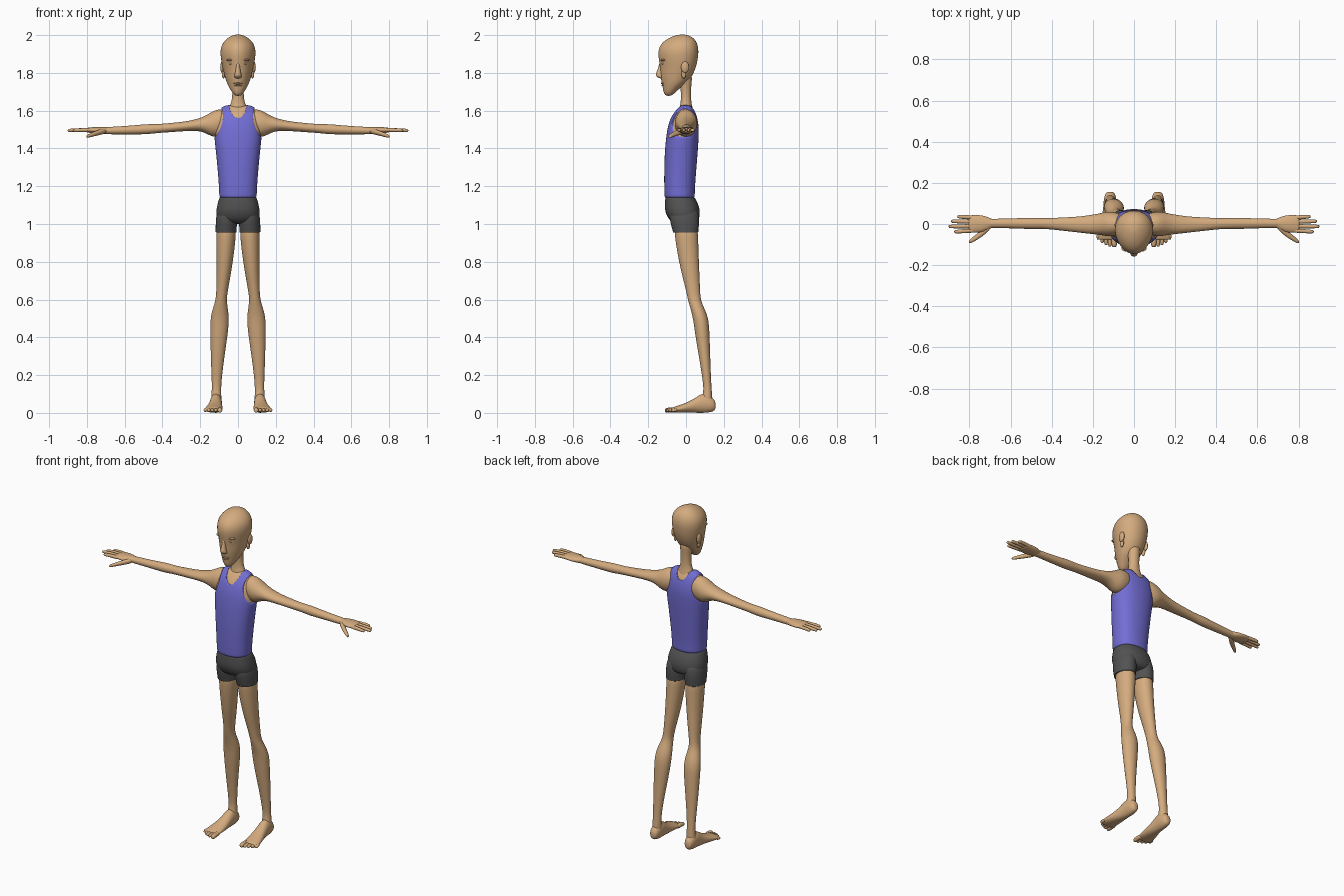
import bpy, bmesh, math


def material(name, rgb):
    m = bpy.data.materials.new(name)
    m.diffuse_color = (*rgb, 1)
    return m


SKIN = material("skin", (0.66, 0.41, 0.21))
BLUE = material("blue cloth", (0.17, 0.155, 0.66))
GREY = material("dark grey cloth", (0.085, 0.085, 0.085))
WHITE = material("eye white", (0.75, 0.72, 0.66))
DARK = material("dark eye", (0.03, 0.02, 0.015))
SIDES = 16
GROW = 3 / (2 + math.cos(2 * math.pi / SIDES))  # offsets subdivision shrinkage


def loft(name, mat, axis, rings, power=2.0, taper=0.0, mirror=False):
    """Skin rings (position, centre a, centre b, radius a, radius b) along an axis."""
    i = "xyz".index(axis)
    a, b = [(1, 2), (0, 2), (0, 1)][i]
    bm = bmesh.new()
    loops = []
    for pos, ca, cb, ra, rb in rings:
        loop = []
        for k in range(SIDES):
            t = 2 * math.pi * k / SIDES
            c, s = math.cos(t), math.sin(t)
            p = [0, 0, 0]
            p[i] = pos
            p[a] = ca + GROW * ra * math.copysign(abs(c) ** (2 / power), c) * (1 + taper * s)
            p[b] = cb + GROW * rb * math.copysign(abs(s) ** (2 / power), s)
            loop.append(bm.verts.new(p))
        loops.append(loop)
    for u, v in zip(loops, loops[1:]):
        for k in range(SIDES):
            n = (k + 1) % SIDES
            bm.faces.new((u[k], u[n], v[n], v[k]))
    bm.faces.new(loops[0])
    bm.faces.new(loops[-1])
    bmesh.ops.recalc_face_normals(bm, faces=bm.faces)
    return finish(name, mat, bm, mirror, 2)


def ellipsoid(name, mat, centre, radii, mirror=False):
    bm = bmesh.new()
    bmesh.ops.create_uvsphere(bm, u_segments=32, v_segments=20, radius=1)
    bmesh.ops.scale(bm, vec=radii, verts=bm.verts)
    bmesh.ops.translate(bm, vec=centre, verts=bm.verts)
    return finish(name, mat, bm, mirror, 0)


def finish(name, mat, bm, mirror, levels):
    for f in bm.faces:
        f.smooth = True
    me = bpy.data.meshes.new(name)
    bm.to_mesh(me)
    bm.free()
    me.materials.append(mat)
    ob = bpy.data.objects.new(name, me)
    bpy.context.collection.objects.link(ob)
    if levels:
        m = ob.modifiers.new("smooth", "SUBSURF")
        m.levels = m.render_levels = levels
    if mirror:
        ob.modifiers.new("mirror", "MIRROR")
    return ob


# Head: egg-shaped skull narrowing to the chin
loft("head", SKIN, "z", [
    (1.678, 0, -.092, .012, .012), (1.69, 0, -.090, .027, .027),
    (1.715, 0, -.080, .042, .042), (1.745, 0, -.062, .058, .065),
    (1.78, 0, -.052, .069, .083), (1.82, 0, -.043, .079, .092),
    (1.86, 0, -.041, .087, .101), (1.91, 0, -.041, .094, .108),
    (1.95, 0, -.037, .086, .099), (1.98, 0, -.028, .062, .074),
    (1.998, 0, -.02, .032, .038), (2.003, 0, -.02, .010, .012)], taper=.15)
loft("neck", SKIN, "z", [
    (1.57, 0, 0, .06, .045), (1.62, 0, 0, .047, .033), (1.65, 0, 0, .032, .027),
    (1.70, 0, 0, .029, .026), (1.75, 0, -.003, .034, .032), (1.80, 0, -.005, .04, .04)])

# Face details
loft("nose", SKIN, "z", [
    (1.87, 0, -.125, .010, .012), (1.83, 0, -.130, .010, .015),
    (1.795, 0, -.140, .016, .021), (1.782, 0, -.137, .021, .021),
    (1.770, 0, -.128, .015, .014)])
ellipsoid("brow", SKIN, (.036, -.118, 1.868), (.025, .016, .007), True)
ellipsoid("eye", WHITE, (.034, -.117, 1.849), (.013, .011, .006), True)
ellipsoid("pupil", DARK, (.034, -.1225, 1.849), (.006, .0065, .0055), True)
ellipsoid("upper_lip", SKIN, (0, -.121, 1.744), (.024, .012, .005))
ellipsoid("lower_lip", SKIN, (0, -.118, 1.734), (.020, .013, .005))
ellipsoid("ear", SKIN, (.084, -.005, 1.83), (.010, .021, .030), True)
ellipsoid("ear_lobe", SKIN, (.077, -.012, 1.795), (.009, .013, .024), True)

# Torso, and the tank top as a slightly larger shell of the same profile
TORSO = [
    (1.13, -.034, .095, .077), (1.15, -.034, .098, .079), (1.20, -.034, .099, .080),
    (1.30, -.030, .107, .084), (1.40, -.024, .117, .086), (1.47, -.018, .125, .084),
    (1.52, -.014, .124, .080), (1.57, -.010, .117, .067), (1.605, -.005, .100, .048),
    (1.624, -.003, .075, .032), (1.630, -.003, .050, .020)]


def torso(name, mat, grow):
    return loft(name, mat, "z", [(z + grow * .5, 0, y, rx + grow, ry + grow)
                                 for z, y, rx, ry in TORSO], power=2.3)


torso("torso", SKIN, -.004)
tank = torso("tank_top", BLUE, .001)
for cutter in (ellipsoid("neck_cutter", BLUE, (0, -.06, 1.66), (.05, .2, .1)),
               ellipsoid("armhole_cutter", BLUE, (.2, 0, 1.56), (.125, .25, .13), True)):
    cutter.hide_render = True
    cutter.hide_viewport = True
    cutter.display_type = "WIRE"
    m = tank.modifiers.new("cut", "BOOLEAN")
    m.operation, m.solver, m.object = "DIFFERENCE", "EXACT", cutter

# Shorts: hips plus two short legs
loft("shorts_hips", GREY, "z", [
    (1.145, 0, -.032, .092, .074), (1.14, 0, -.032, .098, .077), (1.11, 0, -.024, .107, .087),
    (1.07, 0, -.019, .115, .093), (1.03, 0, -.012, .113, .083), (1.00, 0, -.006, .09, .06)],
    power=2.3)
loft("shorts_leg", GREY, "z", [
    (1.09, .057, -.012, .045, .07), (1.04, .060, -.010, .056, .078),
    (1.00, .062, -.006, .056, .075), (.96, .063, -.002, .055, .067),
    (.955, .063, -.002, .055, .067), (.954, .063, -.002, .052, .064)], mirror=True)

# Legs
loft("leg", SKIN, "z", [
    (1.00, .062, -.002, .050, .062), (.93, .063, .003, .051, .061),
    (.85, .067, .010, .046, .056), (.75, .074, .022, .039, .048),
    (.66, .083, .036, .031, .038), (.60, .089, .043, .028, .033),
    (.56, .093, .058, .038, .036), (.50, .097, .079, .050, .041),
    (.42, .100, .086, .046, .038), (.30, .108, .098, .036, .030),
    (.18, .113, .110, .026, .022), (.12, .114, .115, .024, .021),
    (.08, .115, .112, .027, .027), (.04, .116, .110, .028, .03)], mirror=True)

# Feet and toes
loft("foot", SKIN, "y", [
    (.157, .116, .038, .012, .015), (.148, .116, .041, .024, .032),
    (.12, .116, .050, .031, .048), (.085, .117, .052, .032, .052),
    (.05, .119, .040, .034, .039), (.01, .123, .029, .041, .028),
    (-.04, .130, .020, .047, .019), (-.07, .132, .016, .046, .014),
    (-.078, .132, .015, .042, .010)], mirror=True)
for n in range(5):
    r = .013 if n == 0 else .009
    x = .096 + .0185 * n + (.003 if n else 0)
    tip = -.113 + .0045 * n * n / 2
    loft(f"toe_{n + 1}", SKIN, "y", [
        (-.045, x, .016, r, r), (-.08 + .003 * n, x, .016, r, r),
        (tip + .012, x, .014, r, r), (tip, x, .012, r * .7, r * .7)], mirror=True)

# Arms
loft("arm", SKIN, "x", [
    (.04, 0, 1.545, .040, .055), (.09, 0, 1.537, .058, .073),
    (.13, 0, 1.530, .060, .070), (.16, 0, 1.527, .053, .052),
    (.20, -.002, 1.527, .047, .033), (.27, -.003, 1.518, .038, .025),
    (.36, 0, 1.510, .031, .024), (.43, .002, 1.505, .025, .023),
    (.48, .003, 1.502, .028, .027), (.54, .003, 1.499, .026, .024),
    (.62, .003, 1.496, .023, .021), (.70, .003, 1.494, .022, .019),
    (.72, .003, 1.494, .022, .016)], mirror=True)

# Hands: palm, four fingers and a thumb
loft("palm", SKIN, "x", [
    (.68, .003, 1.495, .018, .016), (.71, .003, 1.495, .030, .018),
    (.74, .001, 1.496, .042, .018), (.78, .001, 1.497, .043, .015),
    (.80, .001, 1.497, .040, .012), (.805, .001, 1.497, .034, .008)], mirror=True)
for n, (y, tip) in enumerate([(-.034, .875), (-.011, .902), (.012, .890), (.033, .860)]):
    loft(f"finger_{n + 1}", SKIN, "x", [
        (.77, y * .95, 1.497, .010, .010), (.82, y, 1.498, .010, .010),
        (tip - .01, y * 1.1, 1.496, .009, .009), (tip, y * 1.1, 1.495, .006, .006)],
        mirror=True)
loft("thumb", SKIN, "x", [
    (.695, -.010, 1.494, .013, .014), (.73, -.036, 1.487, .019, .015),
    (.76, -.060, 1.477, .015, .012), (.79, -.080, 1.467, .012, .010),
    (.803, -.088, 1.463, .007, .007)], mirror=True)
